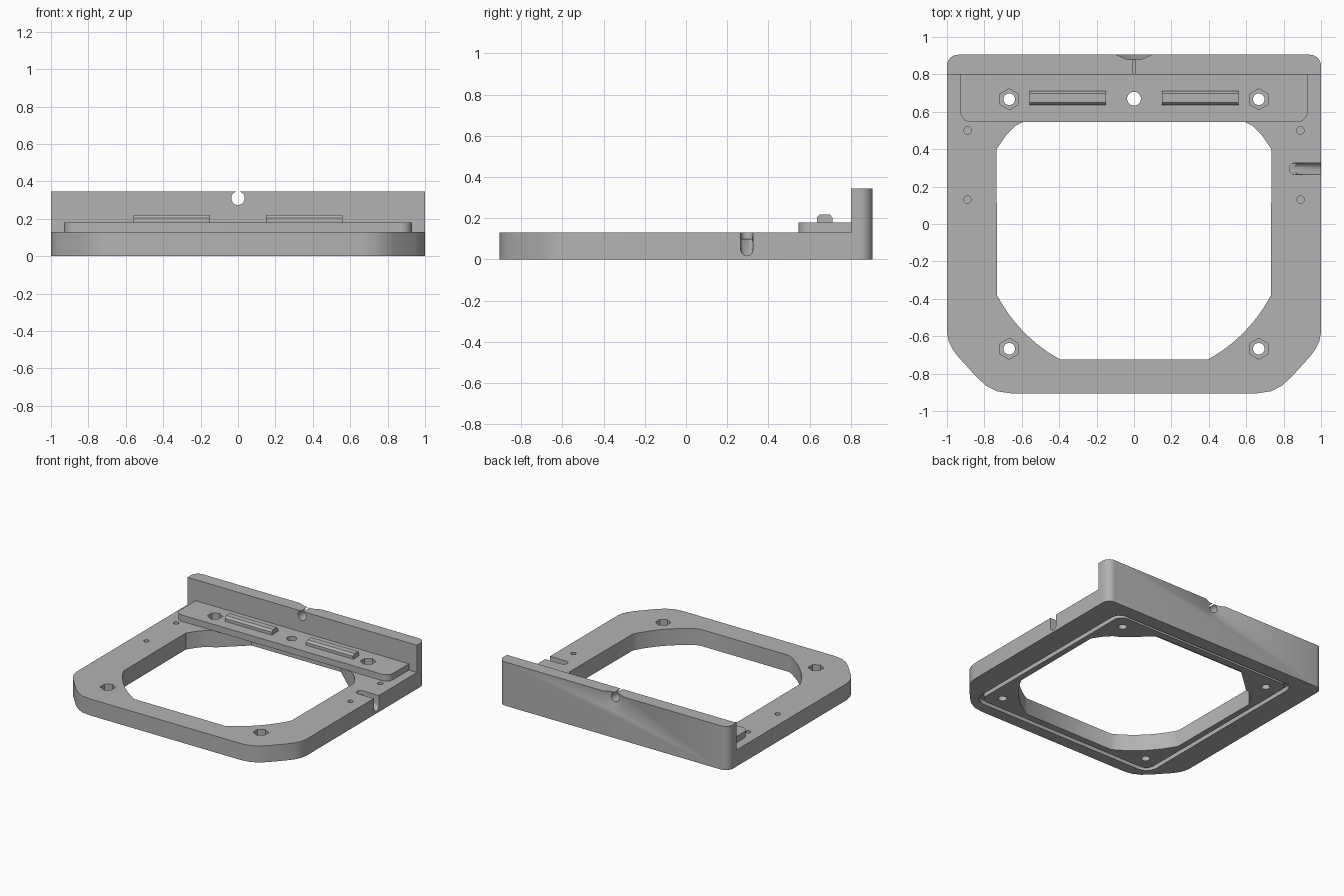
import bpy, bmesh, math
from mathutils import Matrix, Vector

cube = bpy.data.objects.get("Cube")
if cube:
    bpy.data.objects.remove(cube, do_unlink=True)

grey = bpy.data.materials.new("matte grey")
grey.use_nodes = True
grey.diffuse_color = (0.45, 0.45, 0.45, 1)
grey.node_tree.nodes["Principled BSDF"].inputs["Base Color"].default_value = grey.diffuse_color


def add_object(name, bm):
    bmesh.ops.recalc_face_normals(bm, faces=bm.faces)
    mesh = bpy.data.meshes.new(name)
    bm.to_mesh(mesh)
    bm.free()
    mesh.materials.append(grey)
    obj = bpy.data.objects.new(name, mesh)
    bpy.context.collection.objects.link(obj)
    return obj


def prism(name, points, depth):
    """Extrude a closed loop of 3D points along the depth vector."""
    bm = bmesh.new()
    face = bm.faces.new([bm.verts.new(p) for p in points])
    top = bmesh.ops.extrude_face_region(bm, geom=[face])["geom"]
    bmesh.ops.translate(bm, vec=Vector(depth),
                        verts=[v for v in top if isinstance(v, bmesh.types.BMVert)])
    return add_object(name, bm)


def slab(name, outline, z0, z1):
    return prism(name, [(x, y, z0) for x, y in outline], (0, 0, z1 - z0))


def mirrored(half):
    """Complete a +x half outline, listed front to back."""
    return half + [(-x, y) for x, y in reversed(half)]


def arc(cx, cy, r, start, end, steps=8):
    angles = [math.radians(start + (end - start) * i / steps) for i in range(steps + 1)]
    return [(cx + r * math.cos(a), cy + r * math.sin(a)) for a in angles]


def rod(name, centre, r1, r2, length, sides=32, turn=None):
    bm = bmesh.new()
    bmesh.ops.create_cone(bm, cap_ends=True, segments=sides, radius1=r1, radius2=r2,
                          depth=length, matrix=Matrix.Translation(centre) @ (turn or Matrix()))
    return add_object(name, bm)


def cut(target, cutters):
    for cutter in cutters:
        mod = target.modifiers.new("cut", "BOOLEAN")
        mod.operation = "DIFFERENCE"
        mod.solver = "EXACT"
        mod.object = cutter
    bpy.context.view_layer.update()
    deps = bpy.context.evaluated_depsgraph_get()
    mesh = bpy.data.meshes.new_from_object(target.evaluated_get(deps))
    target.modifiers.clear()
    target.data = mesh


# Base frame with chamfered, softened front corners
frame = slab("base_frame", mirrored([
    (0.66, -0.905), (0.73, -0.895), (0.79, -0.865), (0.84, -0.82), (0.94, -0.71),
    (0.97, -0.67), (0.99, -0.63), (1, -0.58), (1, 0.80)]), 0, 0.13)

# Back wall with rounded rear corners
wall = slab("back_wall", mirrored(
    [(1, 0.80)] + arc(0.94, 0.845, 0.06, 0, 90)), 0, 0.345)

# Raised bar overhanging the opening
bar = slab("raised_bar", mirrored(
    arc(0.87, 0.605, 0.06, -90, 0) + [(0.93, 0.80)]), 0.13, 0.18)

# Central opening
opening = slab("opening_cutter", mirrored(
    arc(0, 0, 0.825, -61.5, -27.5, 12)
    + [(0.735, 0.40), (0.68, 0.48), (0.635, 0.525), (0.58, 0.552), (0.39, 0.725)]), -0.1, 0.3)

# Bolt holes with hexagonal nut pockets
bolts = []
for x in (-0.667, 0.667):
    for y, floor in ((-0.667, 0.06), (0.667, 0.10)):
        bolts.append(rod("bolt_cutter", (x, y, 0.1), 0.031, 0.031, 0.4))
        bolts.append(rod("nut_cutter", (x, y, floor + 0.1), 0.056, 0.056, 0.2, 6))
centre_hole = rod("centre_hole_cutter", (0, 0.67, 0.1), 0.037, 0.037, 0.4)

# Small blind holes on the side rails
pins = [rod("pin_cutter", (x, y, 0.13), 0.02, 0.02, 0.12, 20)
        for x in (-0.89, 0.89) for y in (0.13, 0.5)]

# Sloping cable slot on the left rail, with a rounded bed
slot_profile = [(-0.03, 0.2)] + arc(0, 0, 0.03, 180, 360, 10) + [(0.03, 0.2)]
slot = prism("slot_cutter", [(0.85, 0.295 + y, 0.13 + z) for y, z in slot_profile],
             (0.2, 0, -0.11))
slot_end = rod("slot_end_cutter", (0.86, 0.295, 0.16), 0.03, 0.03, 0.12, 20)


# Seal groove in the underside
def rounded_square(half, r):
    c = half - r
    return (arc(c, c, r, 0, 90) + arc(-c, c, r, 90, 180)
            + arc(-c, -c, r, 180, 270) + arc(c, -c, r, 270, 360))


groove = slab("groove_cutter", rounded_square(0.815, 0.1), -0.05, 0.035)
groove_core = slab("groove_core_cutter", rounded_square(0.78, 0.065), -0.1, 0.1)
cut(groove, [groove_core])

# Flared cable hole through the back wall
along_y = Matrix.Rotation(math.radians(-90), 4, "X")
wall_hole = rod("wall_hole_cutter", (0, 0.85, 0.31), 0.036, 0.036, 0.3, 32, along_y)
wall_flare = rod("wall_flare_cutter", (0, 0.8975, 0.31), 0.05, 0.12, 0.035, 40, along_y)

cut(frame, [opening, groove, slot, slot_end, centre_hole] + bolts + pins)
cut(bar, [centre_hole] + bolts)
cut(wall, [wall_hole, wall_flare])

# Two chamfered locating ribs on the bar
rib_profile = [(0.635, 0.18), (0.635, 0.203), (0.65, 0.219),
               (0.697, 0.219), (0.71, 0.203), (0.71, 0.18)]
ribs = [prism(side + "_rib", [(x, y, z) for y, z in rib_profile], (0.41, 0, 0))
        for side, x in (("right", -0.56), ("left", 0.15))]

# Remove cutters and smooth only the curved walls
for obj in list(bpy.data.objects):
    if obj.name.split(".")[0].endswith("_cutter"):
        bpy.data.objects.remove(obj, do_unlink=True)
bpy.ops.object.select_all(action="DESELECT")
for obj in [frame, wall, bar] + ribs:
    obj.select_set(True)
bpy.context.view_layer.objects.active = frame
bpy.ops.object.shade_smooth_by_angle(angle=math.radians(30))
